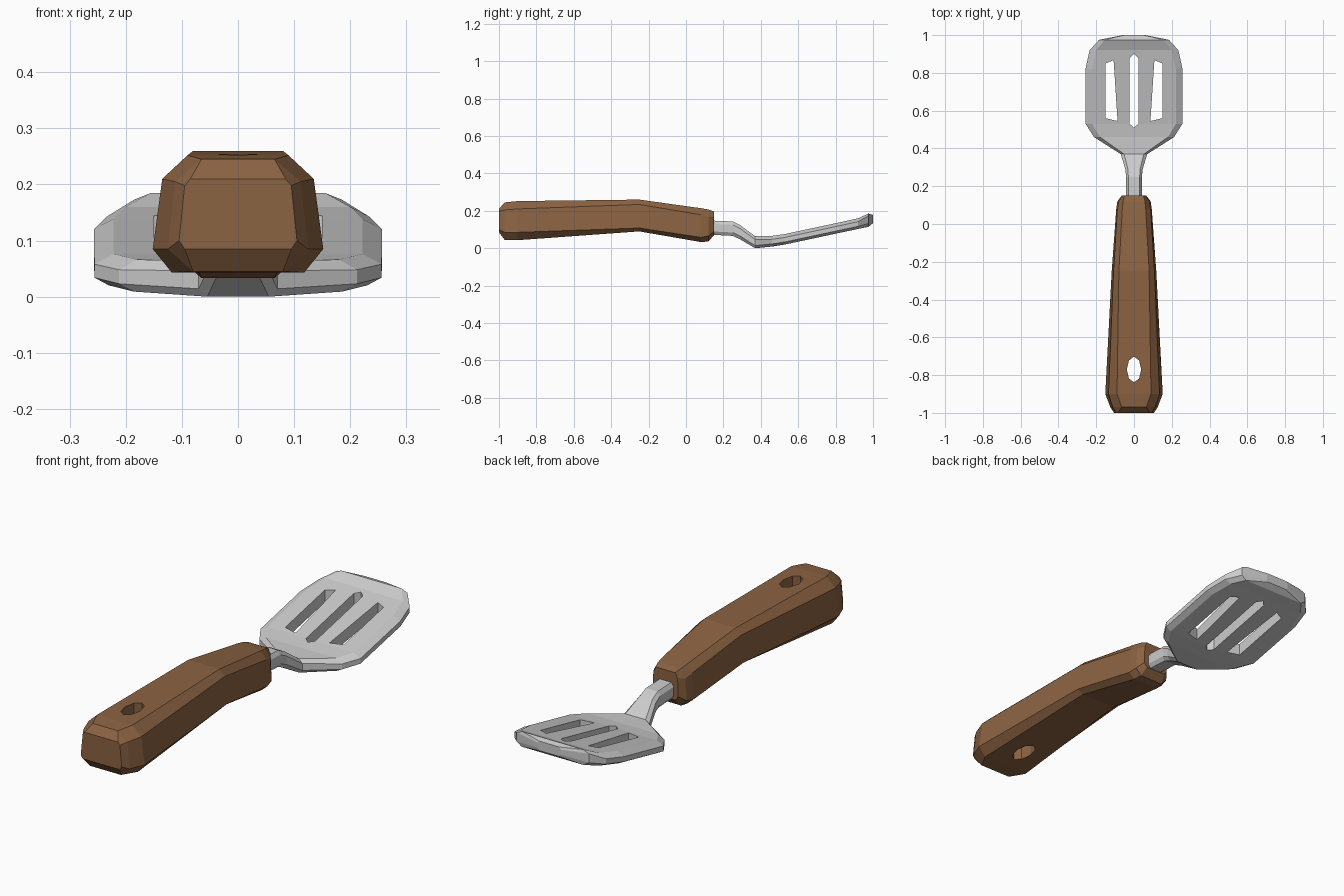
import bpy, bmesh, math


def finish(name, bm, color=None):
    bmesh.ops.recalc_face_normals(bm, faces=bm.faces)
    mesh = bpy.data.meshes.new(name)
    bm.to_mesh(mesh)
    bm.free()
    obj = bpy.data.objects.new(name, mesh)
    bpy.context.collection.objects.link(obj)
    if color:
        mat = bpy.data.materials.new(name + "_colour")
        mat.diffuse_color = color
        mesh.materials.append(mat)
    return obj


def loft(name, rows, color=None):
    """Eight-sided sections along y.
    row: y, z bottom, z top, half widths (bottom, low, up, top), chamfer heights (low, up)"""
    bm = bmesh.new()
    rings = []
    for y, zb, zt, wb, wl, wu, wt, cl, cu in rows:
        half = [(wb, zb), (wl, zb + cl), (wu, zt - cu), (wt, zt)]
        pts = half + [(-x, z) for x, z in reversed(half)]
        rings.append([bm.verts.new((x, y, z)) for x, z in pts])
    for a, b in zip(rings, rings[1:]):
        for i in range(8):
            j = (i + 1) % 8
            bm.faces.new((a[i], a[j], b[j], b[i]))
    bm.faces.new(rings[0])
    bm.faces.new(rings[-1])
    return finish(name, bm, color)


def cut(target, name, outline):
    """Cut a vertical prism with the given xy outline through the target."""
    bm = bmesh.new()
    face = bm.faces.new([bm.verts.new((x, y, -0.2)) for x, y in outline])
    ext = bmesh.ops.extrude_face_region(bm, geom=[face])["geom"]
    bmesh.ops.translate(bm, vec=(0, 0, 0.7),
                        verts=[v for v in ext if isinstance(v, bmesh.types.BMVert)])
    cutter = finish(name, bm)
    mod = target.modifiers.new(name, "BOOLEAN")
    mod.operation = "DIFFERENCE"
    mod.solver = "EXACT"
    mod.object = cutter
    bpy.context.view_layer.objects.active = target
    bpy.ops.object.modifier_apply(modifier=name)
    bpy.data.objects.remove(cutter)


# Wooden handle with a bend in the middle
handle = loft("handle", [
    (-1.00, 0.085, 0.21, 0.095, 0.105, 0.095, 0.085, 0.015, 0.012),
    (-0.97, 0.045, 0.245, 0.08, 0.125, 0.112, 0.065, 0.04, 0.04),
    (-0.90, 0.043, 0.252, 0.118, 0.152, 0.135, 0.09, 0.042, 0.042),
    (-0.25, 0.09, 0.26, 0.09, 0.118, 0.108, 0.08, 0.018, 0.026),
    (0.08, 0.033, 0.214, 0.065, 0.094, 0.088, 0.062, 0.025, 0.035),
    (0.12, 0.036, 0.207, 0.06, 0.088, 0.08, 0.058, 0.03, 0.04),
    (0.15, 0.07, 0.197, 0.05, 0.065, 0.062, 0.05, 0.02, 0.025),
], (0.26, 0.125, 0.055, 1))

# Hanging hole
cut(handle, "hanging_hole",
    [(0.038 * math.cos(math.radians(a)), -0.77 + 0.068 * math.sin(math.radians(a)))
     for a in range(0, 360, 45)])

# Metal neck flaring into the upturned blade
blade = loft("neck_and_blade", [
    (0.08, 0.075, 0.15, 0.03, 0.042, 0.042, 0.03, 0.018, 0.018),
    (0.25, 0.066, 0.143, 0.03, 0.042, 0.042, 0.03, 0.018, 0.018),
    (0.29, 0.047, 0.123, 0.032, 0.046, 0.046, 0.032, 0.018, 0.018),
    (0.37, 0.000, 0.064, 0.055, 0.07, 0.07, 0.052, 0.014, 0.018),
    (0.46, 0.009, 0.066, 0.185, 0.212, 0.212, 0.18, 0.014, 0.018),
    (0.53, 0.020, 0.076, 0.23, 0.256, 0.256, 0.222, 0.014, 0.018),
    (0.82, 0.082, 0.138, 0.23, 0.257, 0.257, 0.222, 0.014, 0.018),
    (0.92, 0.103, 0.160, 0.205, 0.235, 0.235, 0.20, 0.014, 0.018),
    (0.975, 0.114, 0.185, 0.16, 0.185, 0.185, 0.155, 0.018, 0.012),
    (1.00, 0.134, 0.178, 0.05, 0.06, 0.06, 0.05, 0.01, 0.01),
])

# Three slots through the blade
cut(blade, "middle_slot", [(0, 0.51), (0.023, 0.53), (0.023, 0.88),
                           (0, 0.90), (-0.023, 0.88), (-0.023, 0.53)])
for side in (-1, 1):
    cut(blade, "side_slot", [(side * x, y) for x, y in
                             [(0.15, 0.56), (0.15, 0.85), (0.108, 0.868), (0.087, 0.545)]])
